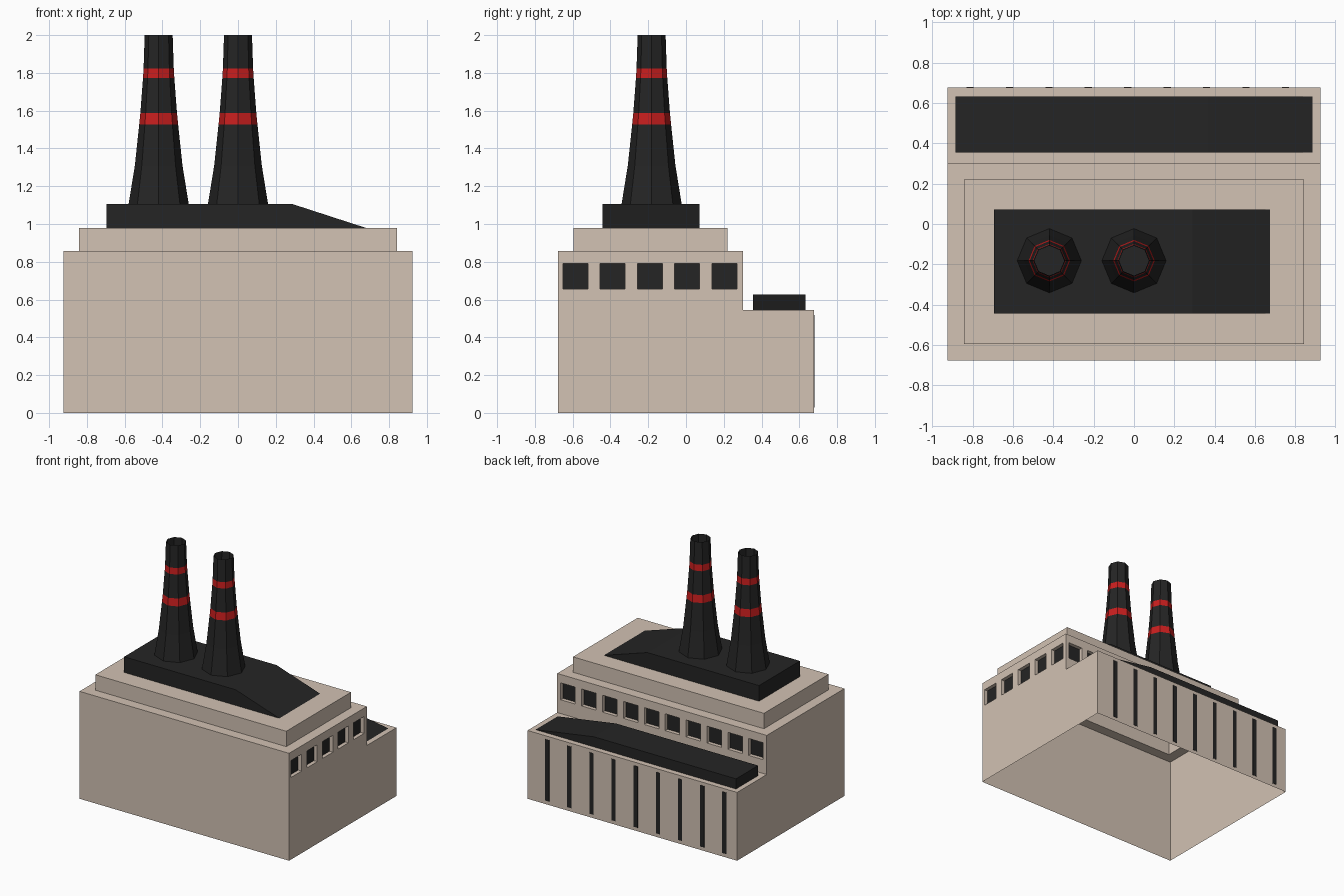
import bpy, bmesh, math
from mathutils import Vector

if "Cube" in bpy.data.objects:
    bpy.data.objects.remove(bpy.data.objects["Cube"])


def material(name, rgb):
    m = bpy.data.materials.new(name)
    m.diffuse_color = (*rgb, 1)
    m.use_nodes = True
    m.node_tree.nodes["Principled BSDF"].inputs["Base Color"].default_value = m.diffuse_color
    return m


BEIGE = material("beige_wall", (0.644, 0.539, 0.451))
DARK = material("dark_roof", (0.018, 0.018, 0.018))
RED = material("red_band", (0.58, 0.013, 0.013))


def finish(bm, name, *mats):
    me = bpy.data.meshes.new(name)
    bm.to_mesh(me)
    bm.free()
    for m in mats:
        me.materials.append(m)
    ob = bpy.data.objects.new(name, me)
    bpy.context.collection.objects.link(ob)
    return ob


def prism(profile, offset):
    """Closed solid: a planar profile swept along offset."""
    bm = bmesh.new()
    a = [bm.verts.new(p) for p in profile]
    b = [bm.verts.new(Vector(p) + Vector(offset)) for p in profile]
    bm.faces.new(a)
    bm.faces.new(b)
    for i in range(len(a)):
        j = (i + 1) % len(a)
        bm.faces.new((a[i], a[j], b[j], b[i]))
    bmesh.ops.recalc_face_normals(bm, faces=bm.faces[:])
    return bm


def cut(bm, faces, axis, value):
    geom = set(faces)
    for f in faces:
        geom.update(f.edges)
        geom.update(f.verts)
    co, no = Vector((0, 0, 0)), Vector((0, 0, 0))
    co[axis], no[axis] = value, 1
    bmesh.ops.bisect_plane(bm, geom=list(geom), dist=1e-5, plane_co=co, plane_no=no)


def window_row(bm, normal_axis, wall, centres, half, z0, z1, depth):
    """Cut a row of recessed dark windows into one wall."""
    along = 1 - normal_axis

    def wall_faces(lo, hi):
        return [f for f in bm.faces if f.normal[normal_axis] > 0.9
                and abs(f.calc_center_median()[normal_axis] - wall) < 1e-3
                and lo < f.calc_center_median().z < hi]

    for z in (z0, z1):
        cut(bm, wall_faces(-1, 3), 2, z)
    for c in centres:
        for v in (c - half, c + half):
            cut(bm, wall_faces(z0, z1), along, v)
    panes = [f for f in wall_faces(z0, z1)
             if any(abs(f.calc_center_median()[along] - c) < half * 0.5 for c in centres)]
    bmesh.ops.inset_individual(bm, faces=panes, thickness=0, depth=-depth)
    for f in panes:
        f.material_index = 1


# Stepped building shell, open underneath
steps = [(-.677, 0), (-.677, .857), (.303, .857), (.303, .545), (.677, .545), (.677, 0)]
bm = prism([(-.925, y, z) for y, z in steps], (1.85, 0, 0))
window_row(bm, 0, .925, [-.585 + i * .197 for i in range(5)], .066, .655, .79, .03)
window_row(bm, 1, .303, [-.83 + i * 1.66 / 9 for i in range(10)], .064, .655, .79, .03)
# Raised upper tier
top = [f for f in bm.faces if f.normal.z > .9 and f.calc_center_median().z > .85]
bmesh.ops.inset_individual(bm, faces=top, thickness=.116, depth=0)
bmesh.ops.inset_individual(bm, faces=top, thickness=0, depth=.123)
base = [f for f in bm.faces if all(v.co.z < 1e-4 for v in f.verts)]
bmesh.ops.delete(bm, geom=base, context='FACES')
finish(bm, "building_shell", BEIGE, DARK)


# Dark roof slabs, each sloping down at the +x end
def roof(name, x0, xb, x1, y0, y1, z0, z1):
    pts = [(x0, z0), (x0, z1), (xb, z1), (x1, z0)]
    finish(prism([(x, y0, z) for x, z in pts], (0, y1 - y0, 0)), name, DARK)


roof("main_roof", -.695, .29, .675, -.443, .072, .98, 1.105)
roof("annex_roof", -.885, .37, .885, .355, .633, .545, .626)

# Narrow slit windows on the back of the annex
for i in range(9):
    x = -.813 + i * .1955
    bm = prism([(x - .018, .67, .028), (x + .018, .67, .028),
                (x + .018, .67, .518), (x - .018, .67, .518)], (0, .009, 0))
    finish(bm, f"slit_window_{i + 1}", DARK)

# Octagonal flared chimneys with two red bands
RINGS = [(1.10, .16), (1.31, .126), (1.527, .103), (1.587, .097),
         (1.772, .083), (1.822, .08), (2.0, .074)]
for name, cx in (("left_chimney", -.42), ("right_chimney", 0)):
    bm = bmesh.new()
    rows = [[bm.verts.new((cx + r * math.cos(k * math.pi / 4),
                           -.182 + r * math.sin(k * math.pi / 4), z)) for k in range(8)]
            for z, r in RINGS]
    for i in range(len(rows) - 1):
        for k in range(8):
            j = (k + 1) % 8
            f = bm.faces.new((rows[i][k], rows[i][j], rows[i + 1][j], rows[i + 1][k]))
            f.material_index = 1 if i in (2, 4) else 0
    finish(bm, name, DARK, RED)
